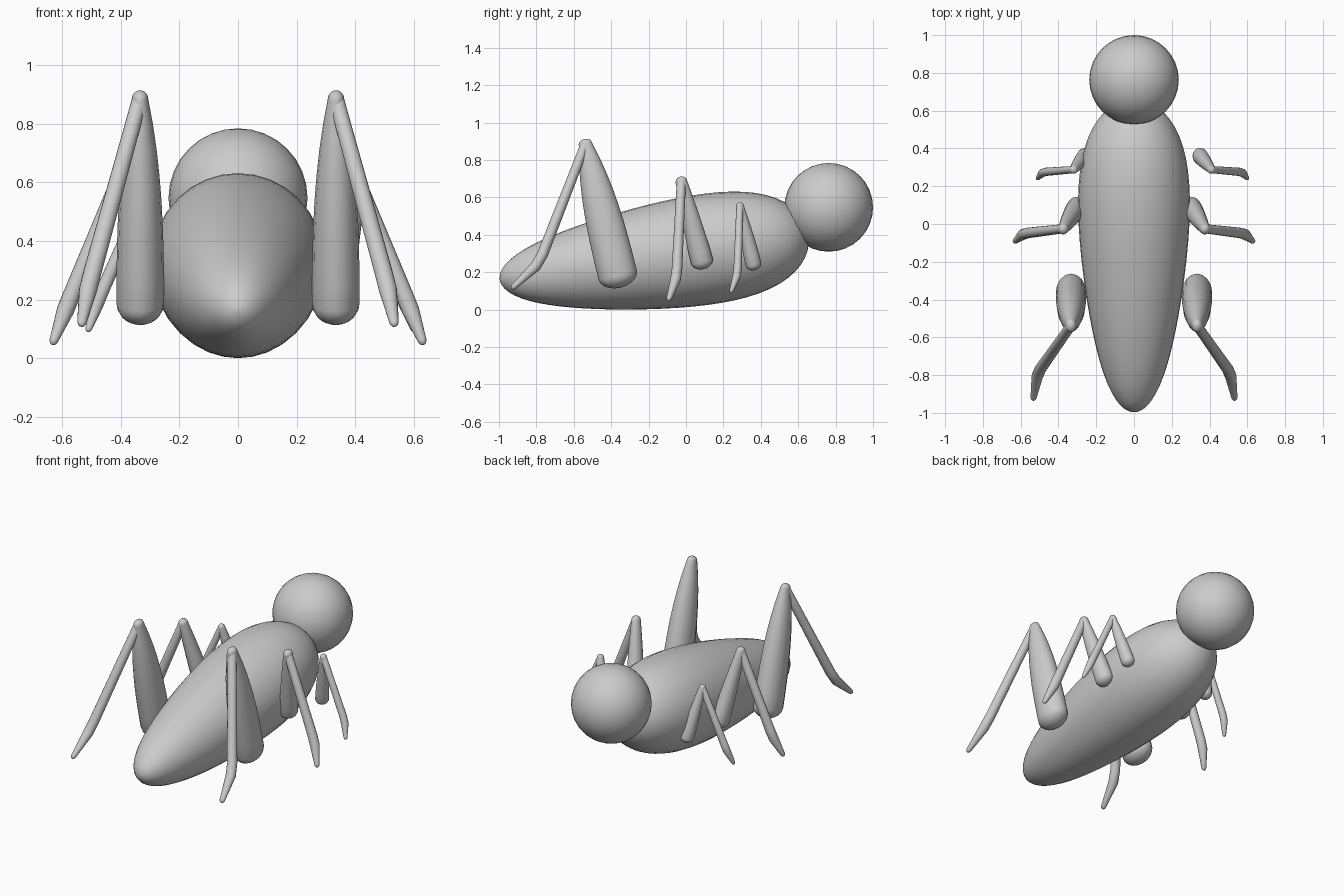
import bpy, bmesh, math
from mathutils import Vector

if "Cube" in bpy.data.objects:
    bpy.data.objects.remove(bpy.data.objects["Cube"])


def finish(name, bm):
    bmesh.ops.recalc_face_normals(bm, faces=bm.faces)
    mesh = bpy.data.meshes.new(name)
    bm.to_mesh(mesh)
    bm.free()
    for p in mesh.polygons:
        p.use_smooth = True
    ob = bpy.data.objects.new(name, mesh)
    bpy.context.collection.objects.link(ob)


def loft(name, rings, sides):
    """rings: (centre, u, v) with u, v the two half-axes; ends are closed."""
    bm = bmesh.new()
    loops = []
    for c, u, v in rings:
        loops.append([bm.verts.new(c + u * math.cos(a) + v * math.sin(a))
                      for a in (math.tau * i / sides for i in range(sides))])
    for a, b in zip(loops, loops[1:]):
        for i in range(sides):
            j = (i + 1) % sides
            bm.faces.new((a[i], a[j], b[j], b[i]))
    bm.faces.new(loops[0])
    bm.faces.new(loops[-1])
    finish(name, bm)


def limb(name, pts, radii, squash, cap0, cap1):
    """Round-ended tube; squash widens it front to back."""
    n = len(pts)
    rings = []

    def ring(c, t, r, wide):
        v = t.cross(Vector((1, 0, 0))).normalized()
        u = v.cross(t).normalized()
        rings.append((c, u * r, v * r * wide))

    angles = [math.pi / 2 * k / 5.05 for k in range(1, 6)]
    t0 = (pts[1] - pts[0]).normalized()
    t1 = (pts[-1] - pts[-2]).normalized()
    for a in reversed(angles):
        ring(pts[0] - t0 * cap0 * math.sin(a), t0, radii[0] * math.cos(a), squash)
    for i in range(n):
        t = (pts[min(i + 1, n - 1)] - pts[max(i - 1, 0)]).normalized()
        ring(pts[i], t, radii[i], squash)
    for a in angles:
        ring(pts[-1] + t1 * cap1 * math.sin(a), t1, radii[-1] * math.cos(a), squash)
    loft(name, rings, 16)


# Body: tilted egg, blunt towards the head
tilt = math.atan(0.147)
axis = Vector((0, math.cos(tilt), math.sin(tilt)))
up = Vector((0, -math.sin(tilt), math.cos(tilt)))
mid = Vector((0, -0.170, 0.282))
rings = []
for i in range(33):
    c = math.cos(math.pi * (0.004 + 0.992 * i / 32))
    r = math.sqrt(1 - c * c) * (0.28 + 0.085 * c + 0.05 * c * c)
    rings.append((mid + axis * 0.835 * c, Vector((r, 0, 0)), up * r))
loft("body", rings, 32)

# Head
bm = bmesh.new()
bmesh.ops.create_uvsphere(bm, u_segments=32, v_segments=16, radius=0.237)
bmesh.ops.translate(bm, verts=bm.verts, vec=(0, 0.763, 0.547))
finish("head", bm)

# Legs: hip, knee, ankle, tip, hip radius, joint radius, taper power, squash
legs = {
    "rear": ((.333, -.365, .185), (.334, -.538, .885), (.508, -.785, .25),
             (.531, -.915, .128), .081, .028, 2.7, 1.3),
    "middle": ((.305, .085, .26), (.375, -.025, .685), (.582, -.05, .18),
               (.625, -.088, .068), .052, .027, 1.5, 1.15),
    "front": ((.35, .36, .245), (.41, .288, .553), (.57, .275, .19),
              (.597, .245, .107), .041, .021, 1.5, 1.05),
}
for place, (hip, knee, ankle, tip, r_hip, r, power, squash) in legs.items():
    for label, side in (("right", 1), ("left", -1)):
        # the left front leg sits closer in than the right one
        shift = 0.09 if (place, label) == ("front", "left") else 0.0
        h, k, a, e = (Vector((side * p[0] + shift, p[1], p[2]))
                      for p in (hip, knee, ankle, tip))
        ts = [i / 8 for i in range(9)]
        limb(f"{place}_{label}_thigh", [h.lerp(k, t) for t in ts],
             [r + (r_hip - r) * (1 - t ** power) for t in ts],
             squash, r_hip * 0.85, r)
        # shin with a slightly bent, tapering foot
        limb(f"{place}_{label}_shin",
             [k, k.lerp(a, .5), k.lerp(a, .93), a.lerp(e, .15), e],
             [r * .95, r * 1.03, r * 1.1, r * 1.1, r * .6],
             .95, r * .9, r * .9)
